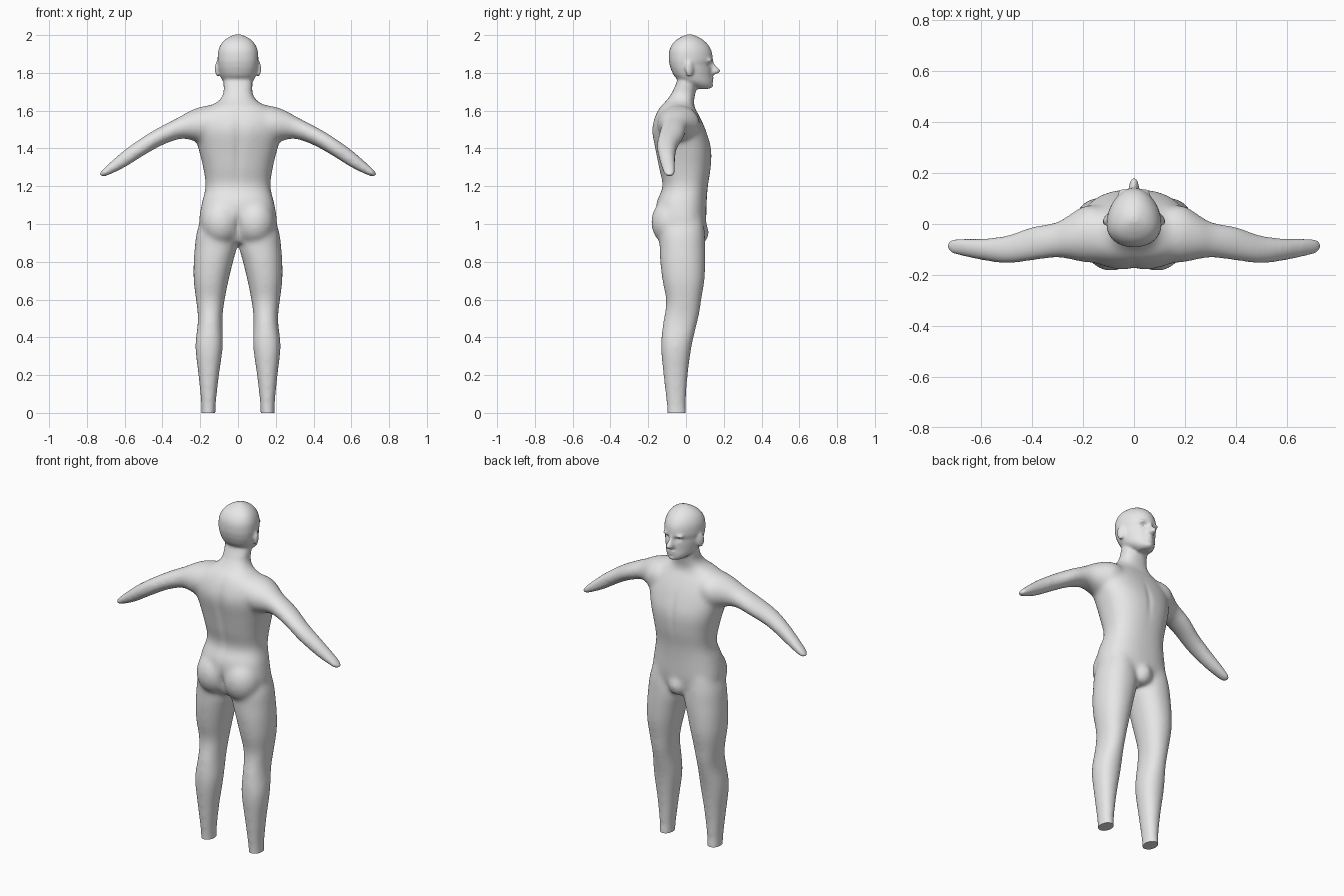
import bpy, bmesh, math
from mathutils import Vector, Matrix

cube = bpy.data.objects.get("Cube")
if cube:
    bpy.data.objects.remove(cube, do_unlink=True)

SIDES, STEPS = 32, 4
bm = bmesh.new()


def spline(a, b, c, d, t):
    return 0.5 * (2 * b + (c - a) * t + (2 * a - 5 * b + 4 * c - d) * t ** 2
                  + (3 * b - a - 3 * c + d) * t ** 3)


def refine(rows):
    """Smooth the section list with a spline."""
    out = []
    for i in range(len(rows) - 1):
        quad = [rows[min(max(j, 0), len(rows) - 1)] for j in range(i - 1, i + 3)]
        out += [[spline(*v, s / STEPS) for v in zip(*quad)] for s in range(STEPS)]
    return out + [list(rows[-1])]


def loft(rows, place, power=2.0, taper=0.0):
    """Rows hold position, then low and high bounds on two cross axes."""
    rings = []
    for pos, u0, u1, v0, v1 in refine(rows):
        ring = []
        for k in range(SIDES):
            a = math.tau * k / SIDES
            c, s = math.cos(a), math.sin(a)
            cu = math.copysign(abs(c) ** (2 / power), c) * (1 - taper * s)
            sv = math.copysign(abs(s) ** (2 / power), s)
            ring.append(bm.verts.new(place(pos, (u0 + u1 + (u1 - u0) * cu) / 2,
                                           (v0 + v1 + (v1 - v0) * sv) / 2)))
        rings.append(ring)
    for a, b in zip(rings, rings[1:]):
        for k in range(SIDES):
            n = (k + 1) % SIDES
            bm.faces.new((a[k], a[n], b[n], b[k]))
    bm.faces.new(rings[0][::-1])
    bm.faces.new(rings[-1])


def upright(z, x, y):
    return (x, y, z)


def blob(centre, radii, spin=0.0):
    m = (Matrix.Translation(centre) @ Matrix.Rotation(spin, 4, 'Z')
         @ Matrix.Diagonal((*radii, 1)))
    bmesh.ops.create_uvsphere(bm, u_segments=24, v_segments=16, radius=1, matrix=m)


def centred(rows):
    return [(z, -w, w, y0, y1) for z, w, y0, y1 in rows]


# Torso and neck
loft(centred([
    (0.90, .12, -.11, .08), (0.95, .18, -.14, .095), (1.00, .205, -.15, .105),
    (1.05, .203, -.16, .108), (1.12, .19, -.155, .11), (1.20, .172, -.125, .116),
    (1.30, .185, -.145, .132), (1.40, .21, -.163, .134), (1.50, .235, -.177, .104),
    (1.57, .22, -.163, .072), (1.62, .16, -.137, .045), (1.65, .105, -.108, .042),
    (1.69, .078, -.078, .05), (1.75, .076, -.05, .056), (1.80, .07, -.04, .06)]),
    upright, power=2.4)

# Head, narrower towards the face
loft(centred([
    (1.715, .03, .05, .12), (1.727, .05, .03, .138), (1.75, .075, -.02, .14),
    (1.78, .09, -.06, .137), (1.82, .10, -.08, .136), (1.845, .103, -.087, .135),
    (1.87, .106, -.091, .142), (1.92, .102, -.088, .134), (1.96, .083, -.067, .108),
    (1.987, .052, -.032, .072), (2.003, .015, .005, .035)]),
    upright, power=2.1, taper=0.2)

# Nose, lips and chin
loft(centred([(1.87, .01, .11, .144), (1.84, .012, .10, .156), (1.815, .018, .10, .182),
              (1.80, .022, .10, .174), (1.788, .014, .10, .14)]), upright)
blob((0, .133, 1.77), (.027, .016, .007))
blob((0, .131, 1.757), (.024, .016, .007))
blob((0, .122, 1.733), (.028, .022, .016))

# Legs, arms, buttocks and ears on both sides
leg = [
    (-.05, .12, .195, -.10, .002), (.0, .119, .195, -.10, .002), (.06, .116, .196, -.105, .0),
    (.20, .10, .21, -.12, .01), (.35, .08, .226, -.133, .03), (.47, .082, .214, -.123, .058),
    (.53, .08, .214, -.112, .072), (.60, .07, .223, -.106, .082), (.70, .05, .235, -.125, .098),
    (.80, .026, .235, -.137, .103), (.88, .005, .229, -.14, .103), (.95, .01, .22, -.14, .10),
    (1.03, .03, .195, -.12, .09)]
arm = [
    (.06, -.13, .03, 1.47, 1.61), (.14, -.15, .07, 1.44, 1.628), (.20, -.15, .07, 1.43, 1.62),
    (.26, -.137, .032, 1.447, 1.597), (.31, -.133, .006, 1.449, 1.568),
    (.40, -.145, -.01, 1.417, 1.522), (.50, -.157, -.044, 1.361, 1.464),
    (.60, -.143, -.055, 1.298, 1.394), (.68, -.127, -.053, 1.259, 1.325),
    (.72, -.118, -.056, 1.247, 1.287), (.735, -.10, -.07, 1.255, 1.27)]
for side in (-1, 1):
    loft(leg, lambda z, x, y: (side * x, y, z), power=2.15)
    loft(arm, lambda x, y, z: (side * x, y, z))
    blob((side * .09, -.08, 1.01), (.105, .105, .125))
    blob((side * .107, .018, 1.822), (.013, .024, .043), side * .45)
    blob((side * .035, .118, 1.866), (.03, .022, .011))

# Groin
blob((0, .07, .955), (.055, .052, .065))

# Fuse everything into one skin
mesh = bpy.data.meshes.new("body")
bm.to_mesh(mesh)
bm.free()
body = bpy.data.objects.new("body", mesh)
bpy.context.collection.objects.link(body)
mod = body.modifiers.new("fuse", 'REMESH')
mod.mode = 'VOXEL'
mod.voxel_size = 0.0075
bpy.context.view_layer.update()
fused = bpy.data.meshes.new_from_object(
    body.evaluated_get(bpy.context.evaluated_depsgraph_get()))
body.modifiers.clear()
body.data = fused
fused.name = "body"

# Soften joints, keep the face crisper
bm = bmesh.new()
bm.from_mesh(fused)
for low, high, count in ((-1, 1.71, 22), (-1, 3, 3)):
    part = [v for v in bm.verts if low < v.co.z < high]
    for _ in range(count):
        bmesh.ops.smooth_vert(bm, verts=part, factor=0.5, use_axis_x=True,
                              use_axis_y=True, use_axis_z=True)


def dent(centre, radii, push):
    """Push skin along y with a soft falloff."""
    centre = Vector(centre)
    for v in bm.verts:
        d = v.co - centre
        q = sum((d[i] / radii[i]) ** 2 for i in range(3))
        if q < 6:
            v.co.y += push * math.exp(-q)


# Eye sockets, eyelids and mouth line
for side in (-1, 1):
    dent((side * .036, .125, 1.846), (.016, .03, .011), -.011)
    dent((side * .036, .118, 1.843), (.010, .03, .005), .005)
    dent((side * .06, -.16, 1.48), (.045, .06, .09), -.004)
dent((0, .145, 1.7635), (.024, .03, .003), -.004)

# Spine groove, buttock cleft and chest line
dent((0, -.15, 1.38), (.02, .08, .17), .008)
dent((0, -.16, .98), (.016, .08, .07), .014)
dent((0, .12, 1.40), (.018, .06, .10), -.005)

# Flat ankle cuts
bmesh.ops.bisect_plane(bm, geom=bm.verts[:] + bm.edges[:] + bm.faces[:],
                       plane_co=(0, 0, 0), plane_no=(0, 0, 1), clear_inner=True)
bmesh.ops.holes_fill(bm, edges=[e for e in bm.edges if e.is_boundary], sides=0)
bmesh.ops.recalc_face_normals(bm, faces=bm.faces[:])
bm.to_mesh(fused)
bm.free()

# Plain grey skin
skin = bpy.data.materials.new("plain_grey")
skin.use_nodes = True
colour = (0.8, 0.8, 0.8, 1)
skin.diffuse_color = colour
skin.node_tree.nodes["Principled BSDF"].inputs["Base Color"].default_value = colour
fused.materials.clear()
fused.materials.append(skin)

bpy.ops.object.select_all(action='DESELECT')
body.select_set(True)
bpy.context.view_layer.objects.active = body
bpy.ops.object.shade_smooth_by_angle(angle=math.radians(50))
